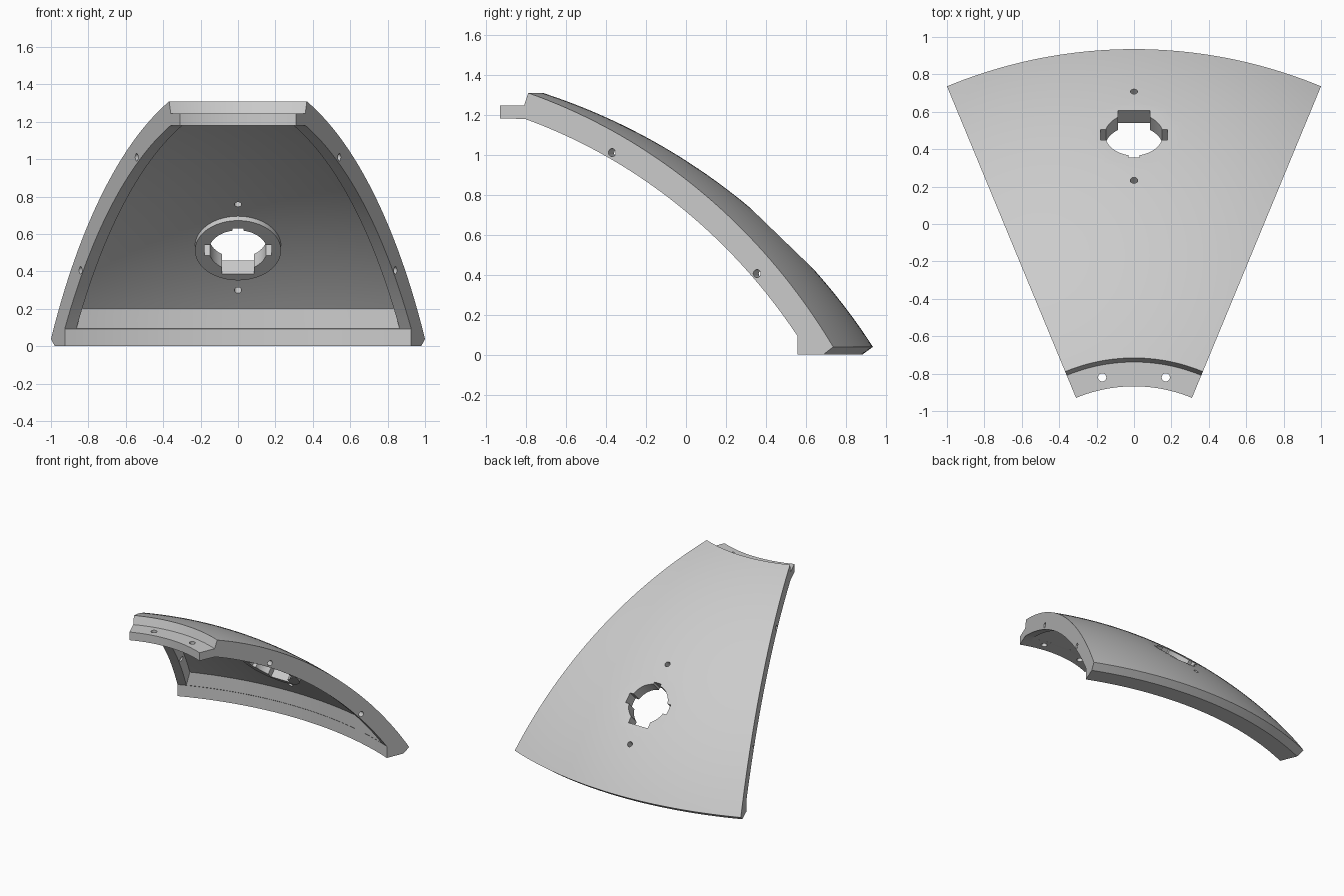
import bpy, bmesh, math
from mathutils import Matrix, Vector

if "Cube" in bpy.data.objects:
    bpy.data.objects.remove(bpy.data.objects["Cube"])

HALF = math.radians(22.5)            # half angle of the sector
AXIS_Y, CZ = -1.678, -1.65           # vertical revolve axis, height of dome centre
C = Vector((0, AXIS_Y, CZ))


def arc(R, r0, r1, n):
    """Points (r, z) on a dome arc of radius R."""
    a0, a1 = math.asin(r0 / R), math.asin(r1 / R)
    return [(R * math.sin(a0 + (a1 - a0) * i / (n - 1)),
             CZ + R * math.cos(a0 + (a1 - a0) * i / (n - 1))) for i in range(n)]


def inset(p):
    """Drafted distance of the pocket wall from the side face."""
    return 0.066 + 0.42 * (math.hypot(p[0], p[1] - CZ) - 2.982)


def finish(bm, name):
    bmesh.ops.recalc_face_normals(bm, faces=bm.faces)
    me = bpy.data.meshes.new(name)
    bm.to_mesh(me)
    bm.free()
    ob = bpy.data.objects.new(name, me)
    bpy.context.collection.objects.link(ob)
    return ob


def sector(name, upper, lower, segs, offset=lambda p: 0.0):
    """Sweep a closed section (upper and lower chains of equal length) about the axis."""
    prof = upper + lower[::-1]
    m = len(prof)
    bm = bmesh.new()
    rings = []
    for s in range(segs + 1):
        ring = []
        for p in prof:
            a = (HALF - math.asin(offset(p) / p[0])) * (2 * s / segs - 1)
            ring.append(bm.verts.new((p[0] * math.sin(a), AXIS_Y + p[0] * math.cos(a), p[1])))
        rings.append(ring)
    for a, b in zip(rings, rings[1:]):
        for i in range(m):
            j = (i + 1) % m
            bm.faces.new((a[i], a[j], b[j], b[i]))
    for e in (rings[0], rings[-1]):
        for i in range(m // 2 - 1):
            bm.faces.new((e[i], e[i + 1], e[m - 2 - i], e[m - 1 - i]))
    return finish(bm, name)


def cylinder(name, mat, radius, depth, segs=32):
    bm = bmesh.new()
    bmesh.ops.create_cone(bm, cap_ends=True, segments=segs, radius1=radius,
                          radius2=radius, depth=depth, matrix=mat)
    return finish(bm, name)


def box(name, mat, size):
    bm = bmesh.new()
    bmesh.ops.create_cube(bm, size=1, matrix=mat @ Matrix.Diagonal((*size, 1)))
    return finish(bm, name)


def combine(target, tool, op='DIFFERENCE'):
    tool.hide_render = True
    mod = target.modifiers.new("cut", 'BOOLEAN')
    mod.operation, mod.solver, mod.object = op, 'EXACT', tool
    bpy.context.view_layer.objects.active = target
    bpy.ops.object.modifier_apply(modifier=mod.name)
    bpy.data.objects.remove(tool)


# Dome panel with stepped flange at the top and chamfered foot
N = 40
top = [(0.81, 1.245), (0.94, 1.245)] + arc(3.111, 0.962, 2.613, N) + [(2.56, 0)]
under = [(0.81, 1.18), (0.87, 1.18)] + arc(2.982, 0.945, 2.42, N) + [(2.42, 0)]
panel = sector("dome_panel", top, under, 40)

# Underside pocket, leaving side ribs and the bottom rim
pocket = sector("pocket_cutter", [(0.93, 1.179)] + arc(3.046, 1.128, 2.418, N),
                arc(2.93, 0.93, 2.418, N + 1), 40, inset)
combine(panel, pocket)

# Boss and flat seat around the keyed opening
F = Matrix.Translation(C) @ Matrix.Rotation(math.radians(-44), 4, 'X')


def at(x, y, d):
    return F @ Matrix.Translation((x, y, d))


combine(panel, cylinder("boss", at(0, 0, 3.035), 0.23, 0.06, 64), 'UNION')
combine(panel, cylinder("seat_cutter", at(0, 0, 3.203), 0.35, 0.2, 64))

# Round opening with four key notches
combine(panel, cylinder("opening_cutter", at(0, 0, 3.05), 0.155, 0.4, 64))
combine(panel, box("side_notch_cutter", at(0, 0, 3.05), (0.36, 0.08, 0.41)))
combine(panel, box("wide_notch_cutter", at(0, 0.09, 3.05), (0.17, 0.18, 0.42)))
combine(panel, box("narrow_notch_cutter", at(0, -0.085, 3.05), (0.06, 0.17, 0.43)))

# Screw holes above and below the opening
for y in (-0.33, 0.33):
    combine(panel, cylinder("screw_cutter", at(0, y, 3.05), 0.02, 0.4, 24))

# Bolt holes through side ribs and flange, both sides
for s in (-1, 1):
    for r, z in ((1.416, 1.01), (2.2, 0.405)):
        pos = Vector((s * r * math.sin(HALF), AXIS_Y + r * math.cos(HALF), z))
        axis = Vector((s * math.cos(HALF), -math.sin(HALF), 0))
        mat = Matrix.Translation(pos) @ axis.to_track_quat('Z', 'Y').to_matrix().to_4x4()
        combine(panel, cylinder("rib_hole_cutter", mat, 0.02, 0.3, 24))
    combine(panel, cylinder("flange_hole_cutter",
                            Matrix.Translation((s * 0.17, -0.82, 1.2)), 0.022, 0.3, 24))

# Smooth dome, crisp edges
bpy.ops.object.select_all(action='DESELECT')
panel.select_set(True)
bpy.context.view_layer.objects.active = panel
bpy.ops.object.shade_smooth_by_angle(angle=math.radians(20))
